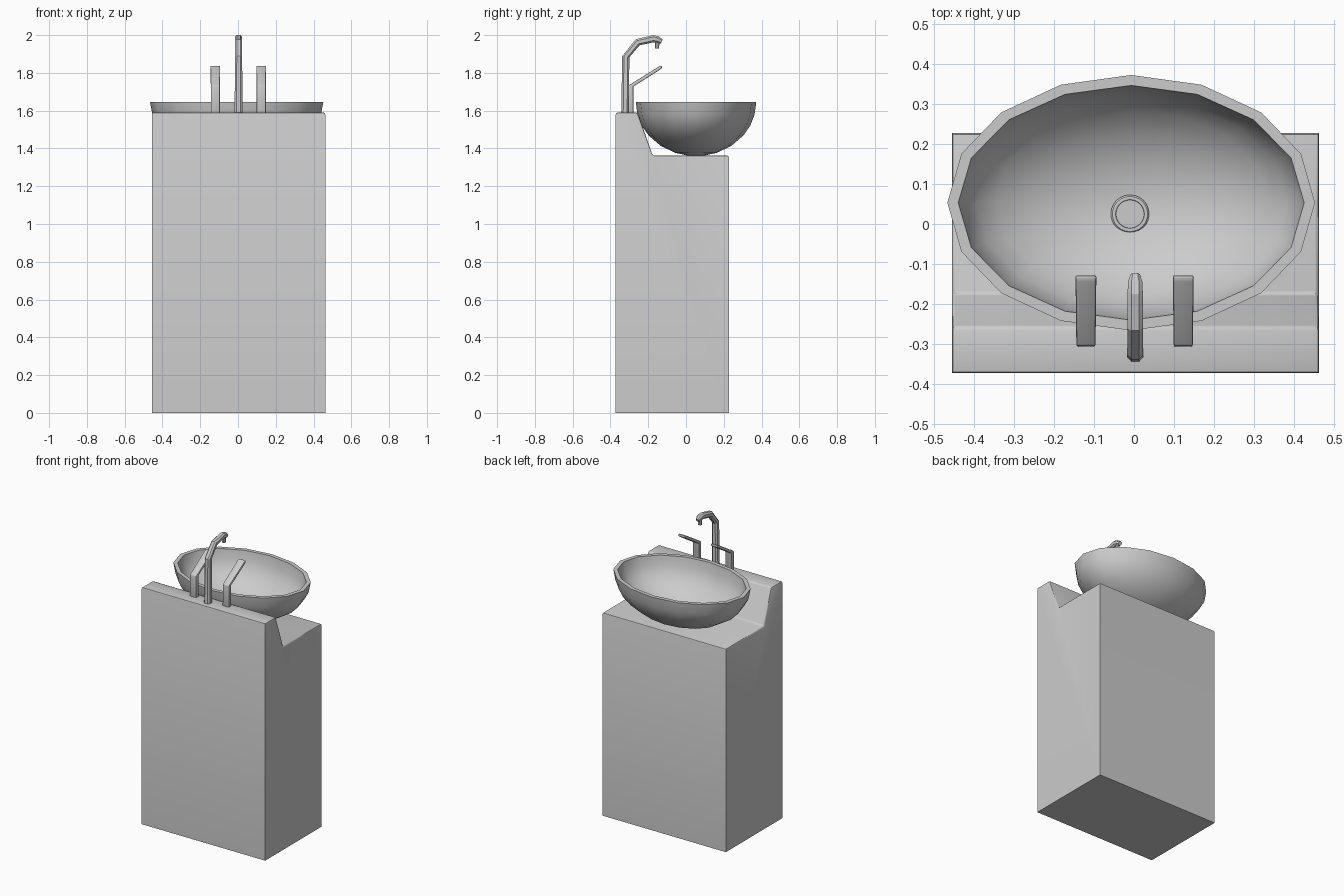
import bpy, bmesh, math
from mathutils import Vector

if "Cube" in bpy.data.objects:
    bpy.data.objects.remove(bpy.data.objects["Cube"])


def finish(bm, name, smooth=None):
    bmesh.ops.recalc_face_normals(bm, faces=bm.faces)
    mesh = bpy.data.meshes.new(name)
    bm.to_mesh(mesh)
    bm.free()
    ob = bpy.data.objects.new(name, mesh)
    bpy.context.collection.objects.link(ob)
    if smooth:
        bpy.ops.object.select_all(action='DESELECT')
        ob.select_set(True)
        bpy.context.view_layer.objects.active = ob
        bpy.ops.object.shade_smooth_by_angle(angle=math.radians(smooth))
    return ob


def extrude_profile(yz, x0, x1):
    """Prism along x from a closed y-z profile."""
    bm = bmesh.new()
    face = bm.faces.new([bm.verts.new((x0, y, z)) for y, z in yz])
    res = bmesh.ops.extrude_face_region(bm, geom=[face], use_keep_orig=True)
    verts = [v for v in res['geom'] if isinstance(v, bmesh.types.BMVert)]
    bmesh.ops.translate(bm, verts=verts, vec=(x1 - x0, 0, 0))
    return bm


def skin(bm, loops):
    """Bridge equal-length rings of points; cap both ends."""
    rings = [[bm.verts.new(p) for p in loop] for loop in loops]
    n = len(rings[0])
    for a, b in zip(rings, rings[1:]):
        for i in range(n):
            j = (i + 1) % n
            bm.faces.new((a[i], a[j], b[j], b[i]))
    bm.faces.new(rings[0])
    bm.faces.new(rings[-1])


def ellipse(cx, cy, z, rx, ry, n):
    return [(cx + rx * math.cos(2 * math.pi * i / n),
             cy + ry * math.sin(2 * math.pi * i / n), z) for i in range(n)]


def tube(path, name):
    """Chamfered square tube in a y-z plane; path points are (y, z, radius)."""
    x = 0.003
    pts = [Vector((x, y, z)) for y, z, r in path]
    loops = []
    k = 0.5
    section = [(1, k), (k, 1), (-k, 1), (-1, k), (-1, -k), (-k, -1), (k, -1), (1, -k)]
    for i, p in enumerate(pts):
        t = (pts[min(i + 1, len(pts) - 1)] - pts[max(i - 1, 0)]).normalized()
        side = Vector((1, 0, 0))
        up = side.cross(t)
        r = path[i][2]
        loops.append([p + side * r * a + up * r * b for a, b in section])
    bm = bmesh.new()
    skin(bm, loops)
    return finish(bm, name, 25)


# Cabinet with raised back ledge, softened top edges
bm = extrude_profile([(-0.372, 0), (0.227, 0), (0.227, 1.362), (-0.176, 1.362),
                      (-0.256, 1.59), (-0.372, 1.59)], -0.455, 0.462)
edges = [e for e in bm.edges if all(v.co.z > 1.3 for v in e.verts)]
bmesh.ops.bevel(bm, geom=edges, offset=0.01, segments=2, profile=0.5, affect='EDGES')
finish(bm, "cabinet", 35)

# Oval vessel bowl, outer shell then inner shell
CX, CY, TOP = -0.007, 0.053, 1.646
bm = bmesh.new()
outer = [math.radians(a) for a in (84, 70, 54, 38, 26, 14, 0)]
loops = [ellipse(CX, CY, TOP - 0.287 * math.sin(a), 0.459 * math.cos(a),
                 0.319 * math.cos(a), 16) for a in outer]
loops += [ellipse(CX, CY, TOP - 0.258 * math.sin(a), 0.432 * math.cos(a),
                  0.293 * math.cos(a), 16) for a in reversed(outer)]
skin(bm, loops)
finish(bm, "bowl", 40)

# Drain ring and plug
bm = bmesh.new()
skin(bm, [ellipse(-0.01, 0.025, z, r, r, 24) for r, z in
          ((0.048, 1.38), (0.048, 1.396), (0.044, 1.4), (0.036, 1.4), (0.035, 1.396))])
finish(bm, "drain", 40)

# Gooseneck tap and its nozzle
tube([(-0.322, 1.585, 0.021), (-0.319, 1.885, 0.019), (-0.256, 1.962, 0.019),
      (-0.172, 1.981, 0.019), (-0.148, 1.976, 0.018), (-0.128, 1.966, 0.012)], "tap_spout")
tube([(-0.153, 1.97, 0.012), (-0.153, 1.93, 0.011)], "tap_nozzle")

# Pair of bent lever handles
for cx, name in ((-0.12, "left_handle"), (0.123, "right_handle")):
    bm = extrude_profile([(-0.307, 1.585), (-0.278, 1.585), (-0.278, 1.728),
                          (-0.128, 1.823), (-0.128, 1.838), (-0.14, 1.836),
                          (-0.305, 1.733)], cx - 0.026, cx + 0.026)
    # narrow the post slightly, then soften the outline
    for v in bm.verts:
        if v.co.z < 1.75:
            v.co.x = cx + (v.co.x - cx) * 0.92
    bmesh.ops.bevel(bm, geom=list(bm.edges), offset=0.005, segments=2,
                    profile=0.5, affect='EDGES', clamp_overlap=True)
    finish(bm, name, 35)
